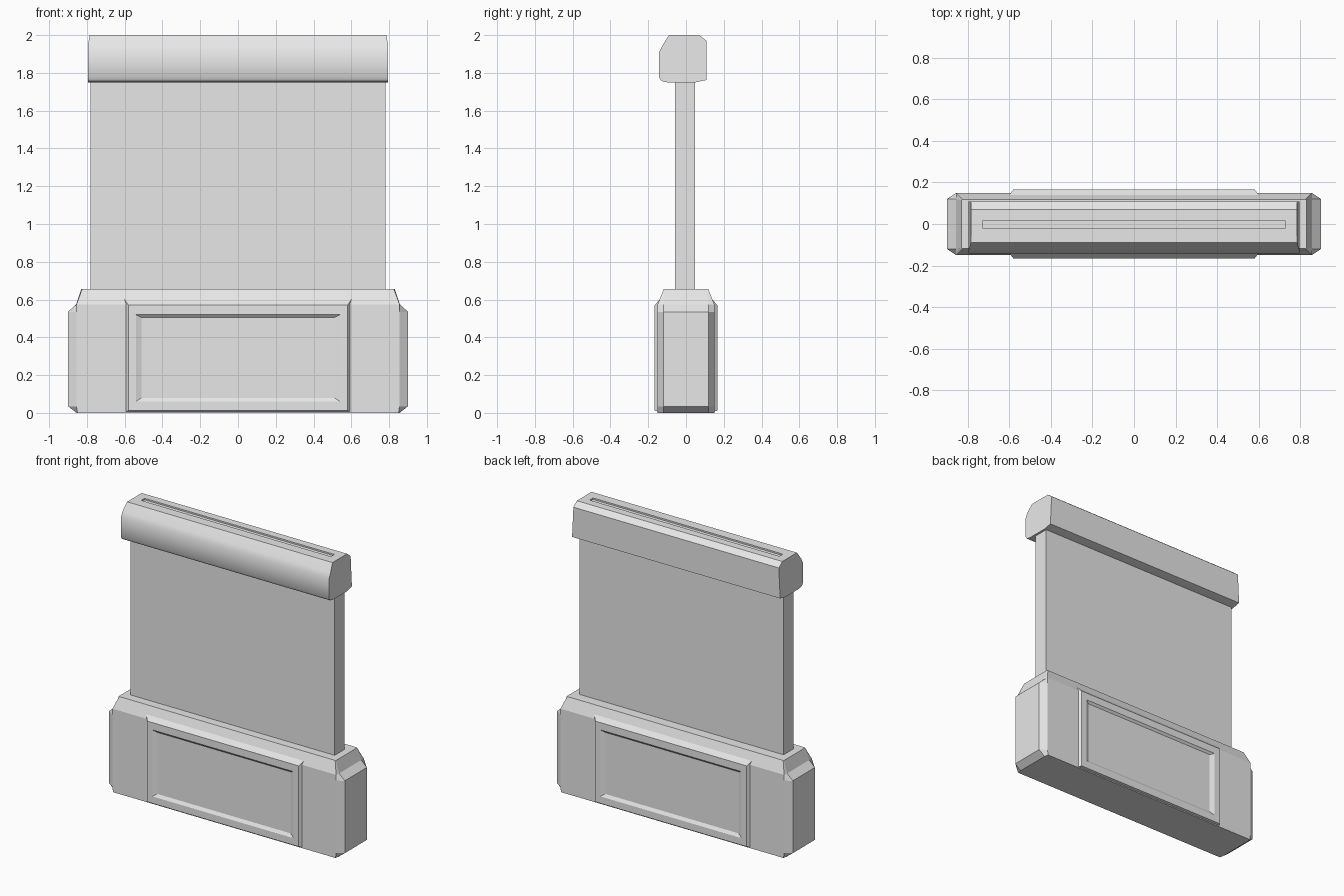
import bpy, bmesh, math

cube = bpy.data.objects.get("Cube")
if cube:
    bpy.data.objects.remove(cube, do_unlink=True)

grey = bpy.data.materials.new("light grey")
grey.use_nodes = True
grey.diffuse_color = (0.8, 0.8, 0.8, 1)
grey.node_tree.nodes["Principled BSDF"].inputs["Base Color"].default_value = (0.8, 0.8, 0.8, 1)


def loft(name, rings):
    """Skin a list of equal-length closed rings and cap both ends."""
    bm = bmesh.new()
    loops = [[bm.verts.new(p) for p in ring] for ring in rings]
    for a, b in zip(loops, loops[1:]):
        for i in range(len(a)):
            j = (i + 1) % len(a)
            bm.faces.new((a[i], a[j], b[j], b[i]))
    bm.faces.new(loops[0])
    bm.faces.new(loops[-1])
    bmesh.ops.recalc_face_normals(bm, faces=bm.faces)
    mesh = bpy.data.meshes.new(name)
    bm.to_mesh(mesh)
    bm.free()
    obj = bpy.data.objects.new(name, mesh)
    mesh.materials.append(grey)
    bpy.context.collection.objects.link(obj)
    return obj


def rectangle_xy(hx, y0, y1, z):
    return [(-hx, y0, z), (hx, y0, z), (hx, y1, z), (-hx, y1, z)]


def octagon(hx, cx, hy, cy, z):
    quarter = [(hx, cy), (cx, hy)]
    half = quarter + [(-x, y) for x, y in reversed(quarter)]
    return [(x, y, z) for x, y in half] + [(-x, -y, z) for x, y in half]


# Chamfered base block
loft("base", [
    octagon(0.855, 0.85, 0.15, 0.12, 0),
    octagon(0.9, 0.855, 0.15, 0.12, 0.035),
    octagon(0.9, 0.855, 0.15, 0.12, 0.535),
    octagon(0.857, 0.855, 0.15, 0.12, 0.575),
    octagon(0.83, 0.825, 0.118, 0.115, 0.655),
])

# Raised panel with a recessed centre, on both faces of the base
panel_steps = [  # half width, bottom, top, depth
    (0.6, 0.005, 0.6, 0.14),
    (0.58, 0.012, 0.57, 0.166),
    (0.54, 0.06, 0.52, 0.166),
    (0.51, 0.08, 0.505, 0.153),
]
for side, name in ((-1, "front_panel"), (1, "back_panel")):
    loft(name, [[(-w, side * y, lo), (w, side * y, lo), (w, side * y, hi), (-w, side * y, hi)]
                for w, lo, hi, y in panel_steps])

# Upright slab
loft("wall", [rectangle_xy(0.78, -0.058, 0.048, 0.62),
              rectangle_xy(0.78, -0.058, 0.048, 1.78)])

# Rounded top rail, its ends tapering slightly towards the top
rail_profile = [(0.05, 1.75), (-0.1, 1.75), (-0.13, 1.757), (-0.142, 1.775), (-0.142, 1.91),
                (-0.125, 1.945), (-0.09, 2), (0.07, 2), (0.108, 1.97), (0.108, 1.762)]
rail = loft("top_rail", [
    [(side * (0.785 if z > 1.95 else 0.795), y, z) for y, z in rail_profile]
    for side in (-1, 1)])

# Shallow slot along the top of the rail
cutter = loft("slot_cutter", [rectangle_xy(0.725, -0.022, 0.016, 1.99),
                              rectangle_xy(0.725, -0.022, 0.016, 2.05)])
cutter.hide_render = True
cutter.hide_viewport = True
cutter.display_type = 'WIRE'
slot = rail.modifiers.new("slot", 'BOOLEAN')
slot.operation = 'DIFFERENCE'
slot.solver = 'EXACT'
slot.object = cutter

# Bake the slot, then remove the cutter
cutter.hide_viewport = False
bpy.ops.object.select_all(action='DESELECT')
bpy.context.view_layer.objects.active = rail
rail.select_set(True)
bpy.ops.object.modifier_apply(modifier=slot.name)
bpy.data.objects.remove(cutter, do_unlink=True)
bpy.ops.object.shade_smooth_by_angle(angle=math.radians(35))
